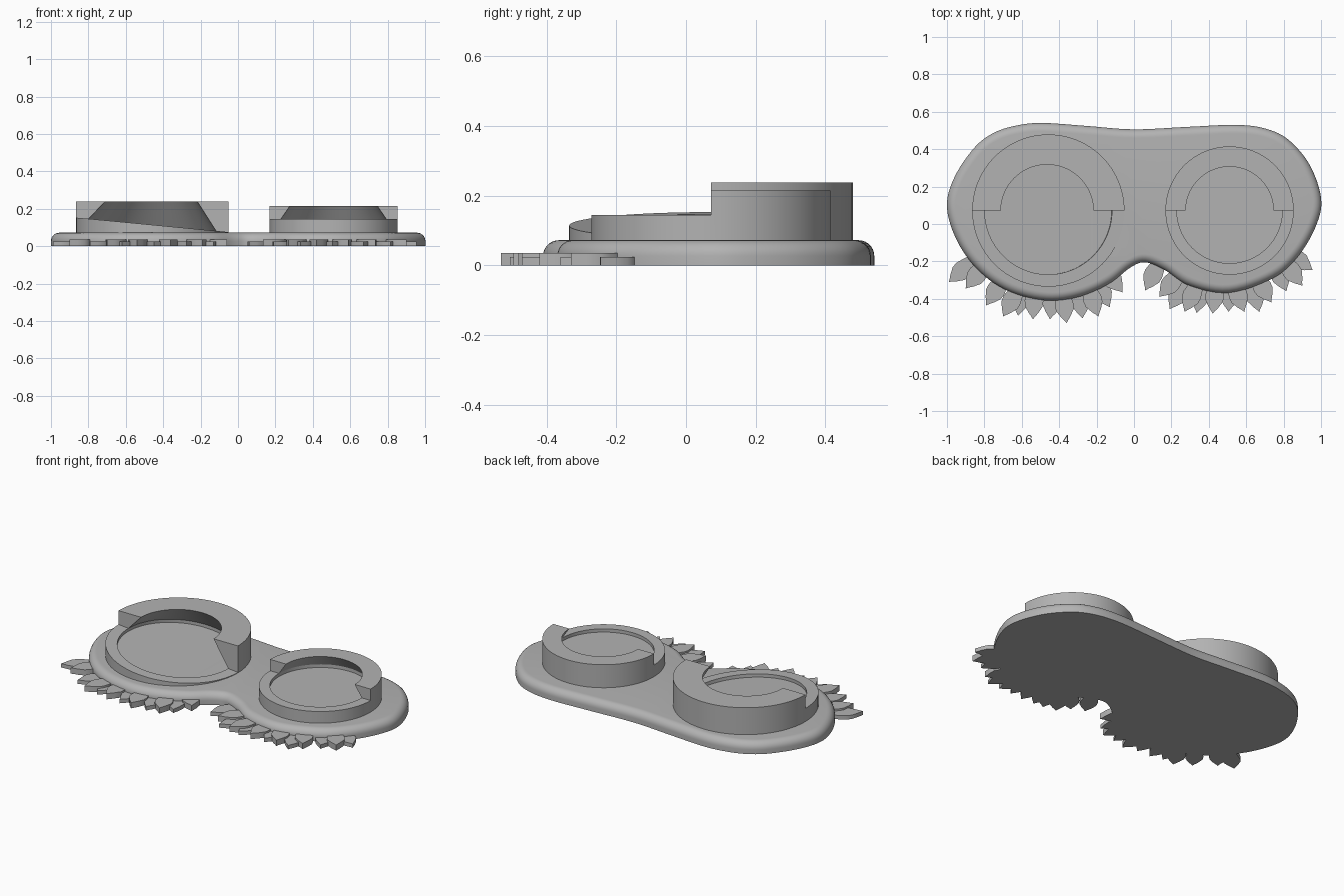
import bpy, bmesh, math
from mathutils import Vector, Matrix

if "Cube" in bpy.data.objects:
    bpy.data.objects.remove(bpy.data.objects["Cube"])

grey = bpy.data.materials.new("plain grey")
grey.diffuse_color = (0.45, 0.45, 0.45, 1)
grey.use_nodes = True
grey.node_tree.nodes["Principled BSDF"].inputs["Base Color"].default_value = grey.diffuse_color


def make(name, bm, smooth=True):
    bmesh.ops.recalc_face_normals(bm, faces=bm.faces)
    me = bpy.data.meshes.new(name)
    bm.to_mesh(me)
    bm.free()
    me.materials.append(grey)
    ob = bpy.data.objects.new(name, me)
    bpy.context.collection.objects.link(ob)
    if smooth:
        shade(ob)
    return ob


def shade(ob):
    bpy.ops.object.select_all(action='DESELECT')
    ob.select_set(True)
    bpy.context.view_layer.objects.active = ob
    bpy.ops.object.shade_smooth_by_angle(angle=math.radians(30))


def stack(bm, rings):
    """Closed solid from a stack of equal-length point rings."""
    vs = [[bm.verts.new(p) for p in r] for r in rings]
    n = len(vs[0])
    for a, b in zip(vs, vs[1:]):
        for i in range(n):
            j = (i + 1) % n
            bm.faces.new((a[i], a[j], b[j], b[i]))
    bm.faces.new(vs[0][::-1])
    bm.faces.new(vs[-1])


def lathe(profile, matrix, seg=96):
    """Solid of revolution from (radius, height) pairs."""
    bm = bmesh.new()
    stack(bm, [[matrix @ Vector((r * math.cos(2 * math.pi * i / seg),
                                 r * math.sin(2 * math.pi * i / seg), z))
                for i in range(seg)] for r, z in profile])
    return bm


def cut(ob, cutter):
    m = ob.modifiers.new("cut", 'BOOLEAN')
    m.operation = 'DIFFERENCE'
    m.solver = 'EXACT'
    m.object = cutter
    bpy.context.view_layer.objects.active = ob
    bpy.ops.object.modifier_apply(modifier=m.name)


# base plate outline, smoothed into a closed loop (clockwise points)
ctrl = [(-.61, .53), (-.48, .54), (-.25, .524), (0, .506), (.3, .52), (.55, .53),
        (.71, .508), (.83, .447), (.94, .315), (1, .14), (.977, 0), (.885, -.163),
        (.75, -.286), (.51, -.368), (.297, -.33), (.163, -.245), (.06, -.205),
        (-.02, -.233), (-.13, -.318), (-.29, -.388), (-.468, -.409), (-.666, -.361),
        (-.826, -.254), (-.944, -.094), (-1, .09), (-.96, .25), (-.85, .412), (-.74, .492)]
P = [Vector(p) for p in ctrl]
outline = []
for k in range(len(P)):
    a, b, c, d = (P[(k + o) % len(P)] for o in (-1, 0, 1, 2))
    for s in range(6):
        t = s / 6
        outline.append(0.5 * (2 * b + (c - a) * t + (2 * a - 5 * b + 4 * c - d) * t * t
                              + (3 * b - a - 3 * c + d) * t ** 3))
N = len(outline)


def inset(d, z):
    pts = []
    for i, p in enumerate(outline):
        t = (outline[(i + 1) % N] - outline[i - 1]).normalized()
        pts.append((p.x + t.y * d, p.y - t.x * d, z))
    return pts


# base plate with rounded upper edge
R, TOP = 0.045, 0.072
rings = [inset(0, 0)]
for i in range(8):
    a = i / 7 * math.pi / 2
    rings.append(inset(R * (1 - math.cos(a)), TOP - R + R * math.sin(a)))
bm = bmesh.new()
stack(bm, rings)
base = make("base_plate", bm, False)


# cups: full-height lip at the back, low rim in front, undercut recess
def cup(name, x, r, top, rim_z, tilt, r_in, slope):
    y = 0.072
    ob = make(name, lathe([(r, 0.03), (r, top)], Matrix.Translation((x, y, 0))), False)
    M = Matrix.Translation((x, y, rim_z)) @ Matrix.Rotation(tilt, 4, 'Y')
    bm = bmesh.new()
    bmesh.ops.create_cube(bm, size=1, matrix=M @ Matrix.Translation((0, -.3, .2))
                          @ Matrix.Diagonal((1.2, .6, .4, 1)))
    front = make("front_cutter", bm, False)
    h = 0.2
    recess = make("recess_cutter", lathe([(r_in, -.02), (r_in, 0), (r_in - slope * h, h)], M), False)
    cut(ob, front)
    cut(ob, recess)
    cut(base, recess)
    for c in (front, recess):
        bpy.data.objects.remove(c)
    shade(ob)


cup("large_cup", -.458, .407, .238, .114, math.atan(.095), .342, .78)
cup("small_cup", .511, .343, .214, .144, 0, .282, .68)
shade(base)

# fringe of leaves, each pointing from the plate edge to its tip
tips = [(-.99, -.31), (-.9, -.345), (-.79, -.435), (-.70, -.495), (-.62, -.49), (-.54, -.51),
        (-.45, -.51), (-.36, -.53), (-.275, -.505), (-.19, -.495), (-.13, -.445), (-.06, -.365),
        (.06, -.355), (.135, -.39), (.19, -.455), (.27, -.47), (.335, -.475), (.42, -.48),
        (.505, -.47), (.59, -.47), (.67, -.47), (.735, -.42), (.815, -.36), (.9, -.33),
        (.955, -.245)]
half = [(-.2, .02), (-.15, .04), (-.1, .05), (-.07, .047), (-.035, .026), (-.015, .01)]
for k, t in enumerate(tips):
    tip = Vector(t)
    near = min(outline, key=lambda p: (p - tip).length)
    d = (tip - near).normalized()
    n = Vector((-d.y, d.x))
    shape = [tip + d * u + n * w for u, w in half] + [tip] + \
            [tip + d * u - n * w for u, w in reversed(half)]
    h = 0.035 if k % 2 else 0.024
    bm = bmesh.new()
    stack(bm, [[(p.x, p.y, z) for p in shape] for z in (0, h)])
    make("leaf_%02d" % k, bm)
